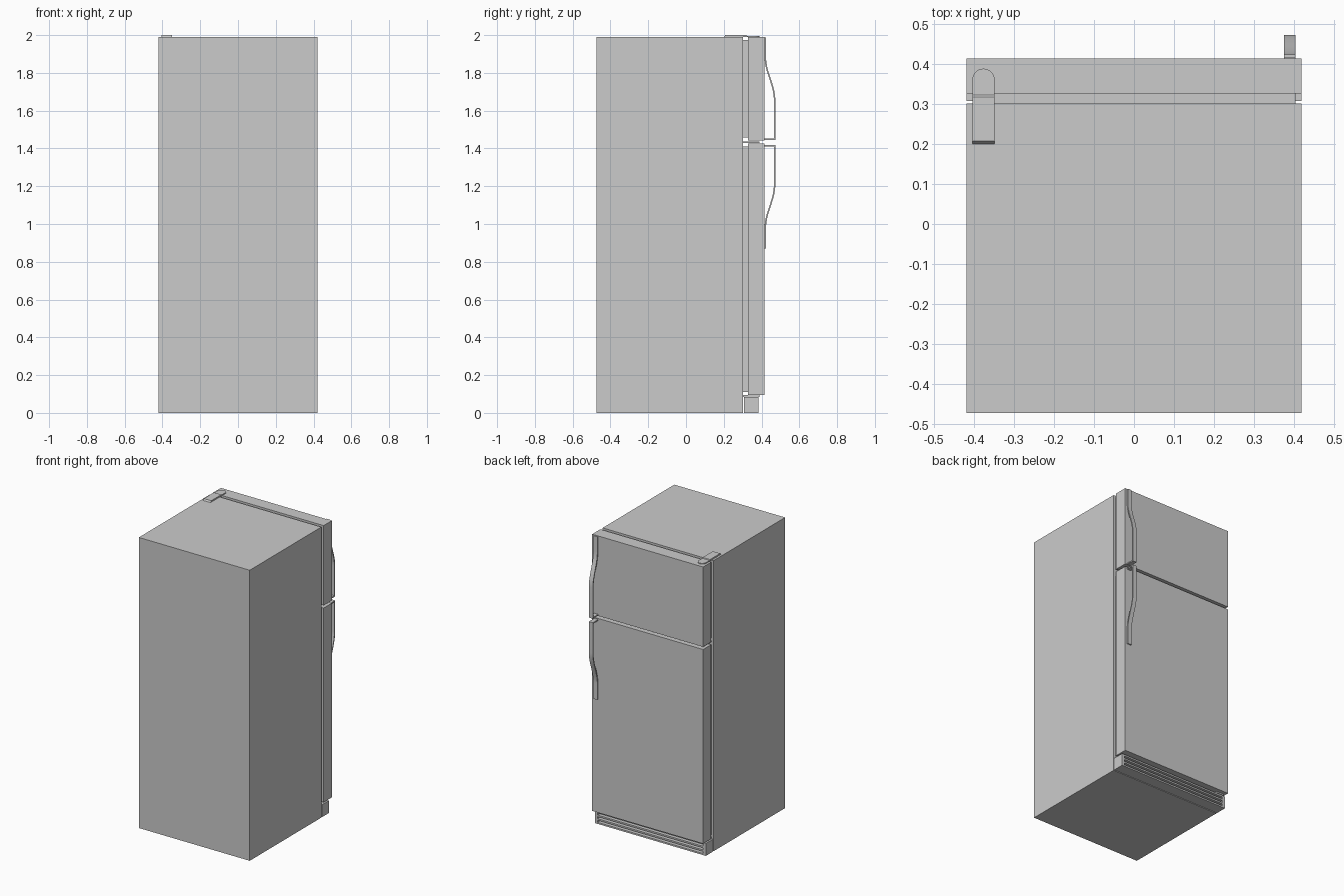
import bpy, bmesh, math
from mathutils import Vector

if "Cube" in bpy.data.objects:
    bpy.data.objects.remove(bpy.data.objects["Cube"])


def make(name, bm, smooth=False):
    bmesh.ops.recalc_face_normals(bm, faces=bm.faces)
    me = bpy.data.meshes.new(name)
    bm.to_mesh(me)
    bm.free()
    ob = bpy.data.objects.new(name, me)
    bpy.context.collection.objects.link(ob)
    if smooth:
        bpy.context.view_layer.objects.active = ob
        ob.select_set(True)
        bpy.ops.object.shade_smooth_by_angle(angle=math.radians(30))
        ob.select_set(False)
    return ob


def add_box(bm, x, y, z):
    vs = bmesh.ops.create_cube(bm, size=1)["verts"]
    for v in vs:
        v.co = Vector([(r[0] + r[1]) / 2 + c * (r[1] - r[0]) for r, c in zip((x, y, z), v.co)])


def box(name, x, y, z):
    bm = bmesh.new()
    add_box(bm, x, y, z)
    return make(name, bm)


def prism(name, pts, depth, smooth=False):
    """Extrude a closed outline of 3D points along a vector."""
    bm = bmesh.new()
    face = bm.faces.new([bm.verts.new(p) for p in pts])
    ext = bmesh.ops.extrude_face_region(bm, geom=[face])["geom"]
    bmesh.ops.translate(bm, vec=depth, verts=[v for v in ext if isinstance(v, bmesh.types.BMVert)])
    return make(name, bm, smooth)


W = 0.42

# Cabinet, doors and the recessed gaskets behind them
box("cabinet", (-W, W), (-0.473, 0.302), (0, 1.99))
for label, z0, z1 in (("freezer", 1.443, 1.99), ("fridge", 0.095, 1.425)):
    box(label + "_door", (-W, W), (0.327, 0.415), (z0, z1))
    box(label + "_gasket", (-W + 0.015, W - 0.015), (0.302, 0.327), (z0 + 0.015, z1 - 0.015))

# Hinges: rounded top cover with stepped rear, plus middle and bottom plates
cx, r = -0.377, 0.028
outline = [(cx - r, 0.205, 1.989), (cx + r, 0.205, 1.989)]
outline += [(cx + r * math.cos(a), 0.361 + r * math.sin(a), 1.989)
            for a in [math.pi * i / 16 for i in range(17)]]
prism("top_hinge", outline, (0, 0, 0.007), True)
side = [(cx - r, 0.2, 1.989), (cx - r, 0.208, 2.0), (cx - r, 0.318, 2.0),
        (cx - r, 0.325, 1.995), (cx - r, 0.325, 1.989)]
prism("top_hinge_cover", side, (2 * r, 0, 0))
box("middle_hinge", (-W + 0.015, -0.35), (0.302, 0.39), (1.43, 1.438))
box("bottom_hinge", (-W + 0.015, -0.35), (0.302, 0.39), (0.085, 0.096))

# Kick grille: frame, backing and horizontal louvres
bm = bmesh.new()
add_box(bm, (-W, W), (0.308, 0.35), (0, 0.085))
for s in (-1, 1):
    add_box(bm, sorted((s * W, s * (W - 0.02))), (0.35, 0.385), (0, 0.085))
for i in range(4):
    z = i * 0.0247
    add_box(bm, (-W + 0.02, W - 0.02), (0.35, 0.385), (z, z + 0.011))
make("kick_grille", bm)


# Handles: curved strap that stands off the door at one end
def handle(name, z_grip, z_far, direction):
    """z_grip is the standoff end; the strap runs to z_far, easing on to the door."""
    length = abs(z_far - z_grip)
    ease0, ease1 = 0.21, 0.44
    outer = []
    n = 16
    for i in range(n + 1):
        t = i / n
        d = ease0 + (ease1 - ease0) * t
        outer.append((0.4485 + 0.0245 * math.cos(math.pi * t), d))
    outer = [(0.473, 0.0)] + outer + [(0.424, length)]
    th = 0.008
    inner = [(y - th, d) for y, d in outer]
    inner[0] = (0.473 - th, th)
    loop = outer + inner[::-1] + [(0.413, th), (0.413, 0.0)]
    pts = [(0.375, y, z_grip + direction * d) for y, d in loop]
    prism(name, pts, (0.03, 0, 0), True)


handle("freezer_handle", 1.445, 1.988, 1)
handle("fridge_handle", 1.418, 0.87, -1)
